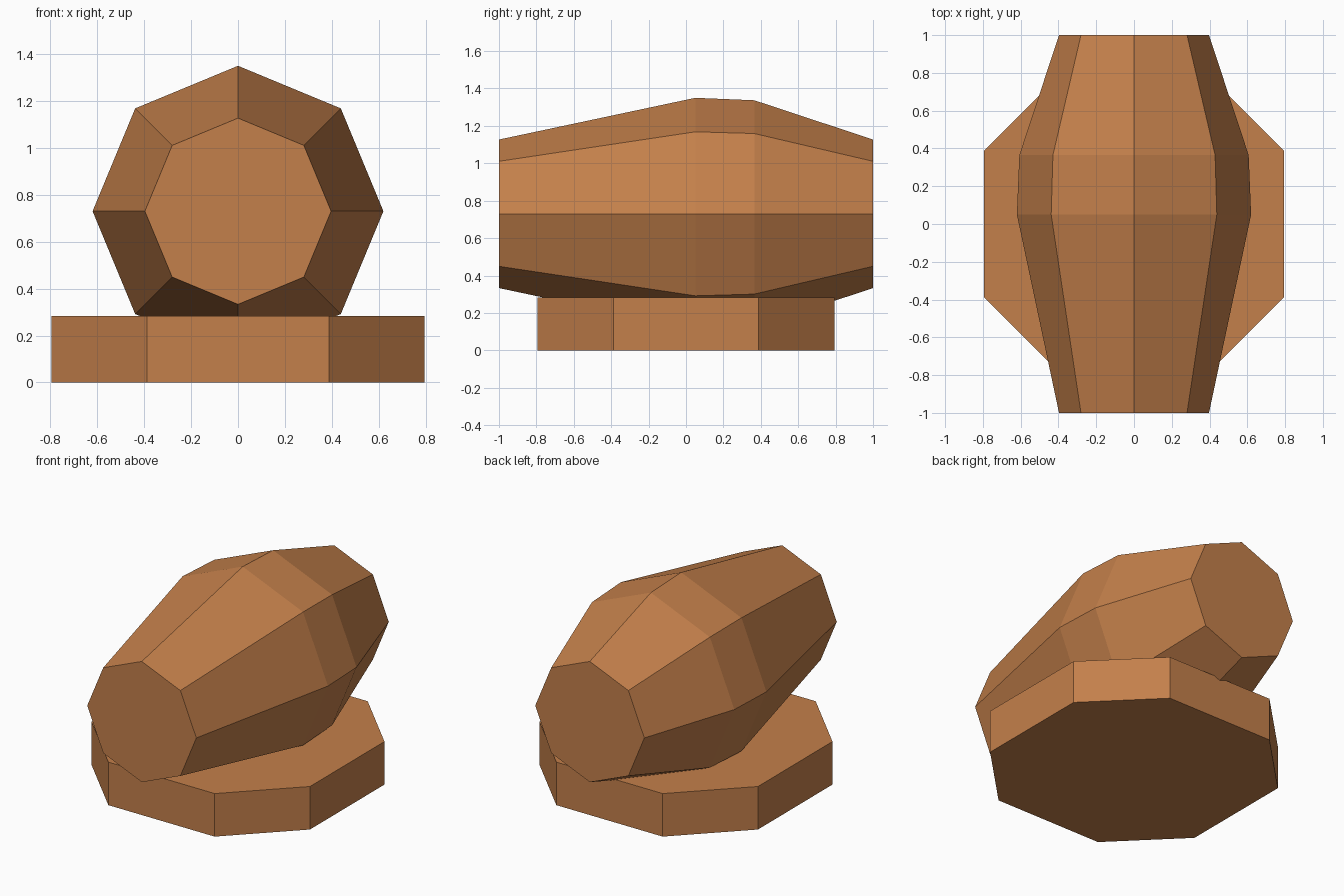
import bpy, bmesh, math

if "Cube" in bpy.data.objects:
    bpy.data.objects.remove(bpy.data.objects["Cube"])

wood = bpy.data.materials.new("warm brown")
wood.diffuse_color = (0.55, 0.215, 0.07, 1)
wood.use_nodes = True
wood.node_tree.nodes["Principled BSDF"].inputs["Base Color"].default_value = wood.diffuse_color


def loft(name, rings):
    """Skin a list of equal-sided rings and cap both ends, flat shaded."""
    bm = bmesh.new()
    loops = [[bm.verts.new(p) for p in ring] for ring in rings]
    n = len(loops[0])
    for a, b in zip(loops, loops[1:]):
        for i in range(n):
            j = (i + 1) % n
            bm.faces.new((a[i], a[j], b[j], b[i]))
    bm.faces.new(loops[0][::-1])
    bm.faces.new(loops[-1])
    bmesh.ops.recalc_face_normals(bm, faces=bm.faces)
    mesh = bpy.data.meshes.new(name)
    bm.to_mesh(mesh)
    bm.free()
    mesh.materials.append(wood)
    obj = bpy.data.objects.new(name, mesh)
    bpy.context.collection.objects.link(obj)
    return obj


# Barrel: eight-sided, lying along y, bulging behind the middle
profile = [(-1.0, 0.397), (0.05, 0.62), (0.365, 0.607), (1.0, 0.397)]
loft("barrel", [[(r * math.cos(k * math.pi / 4), y, 0.73 + r * math.sin(k * math.pi / 4))
                 for k in range(8)] for y, r in profile])

# Base: square slab with large cut corners
a, b = 0.795, 0.387
outline = [(a, -b), (a, b), (b, a), (-b, a), (-a, b), (-a, -b), (-b, -a), (b, -a)]
loft("base", [[(x, y, z) for x, y in outline] for z in (0, 0.283)])
